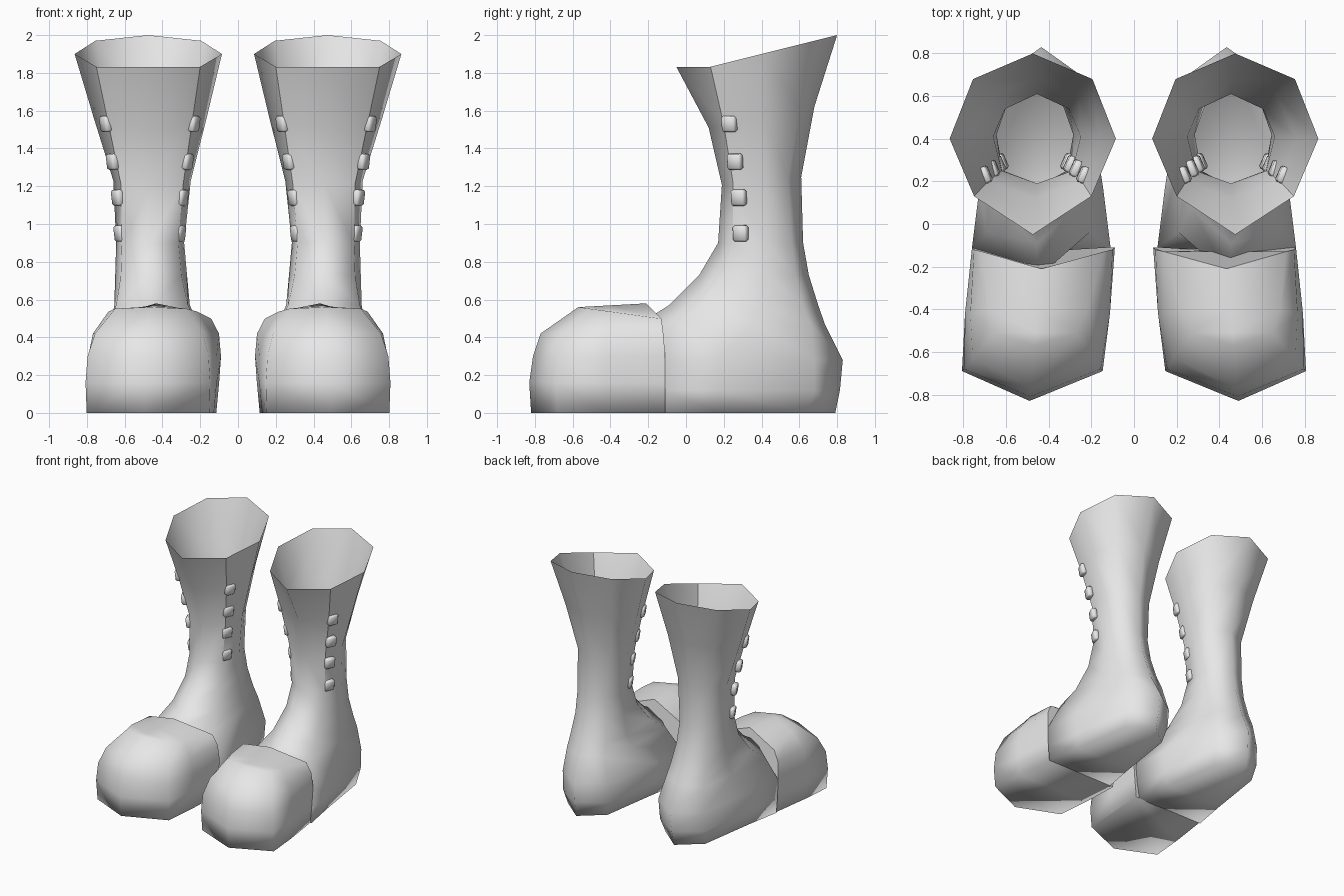
import bpy
import bmesh
from math import atan2
from mathutils import Matrix, Vector

default_cube = bpy.data.objects.get("Cube")
if default_cube:
    bpy.data.objects.remove(default_cube, do_unlink=True)

leather = bpy.data.materials.new("grey leather")
leather.use_nodes = True
grey = (0.8, 0.8, 0.8, 1)
leather.diffuse_color = grey
leather.node_tree.nodes["Principled BSDF"].inputs["Base Color"].default_value = grey


def ring_verts(bm, half, closed, z, slope, start, cx, shear=0):
    """Mirror half an outline of (width, y) pairs and lift it by a slope along y."""
    mirrored = [(-w, y) for w, y in half[-2::-1]]
    outline = half + (mirrored[:-1] if closed else mirrored)
    return [bm.verts.new((cx + shear * y + w, y, z + slope * max(0, y - start)))
            for w, y in outline]


def bridge(bm, rings, closed):
    """Join neighbouring rings with quads."""
    for a, b in zip(rings, rings[1:]):
        count = len(a)
        for i in range(count if closed else count - 1):
            j = (i + 1) % count
            bm.faces.new((a[i], a[j], b[j], b[i]))


def finish(bm, name):
    """Make a smooth object and mirror it for the other foot."""
    bmesh.ops.remove_doubles(bm, verts=bm.verts, dist=0.0005)
    bmesh.ops.recalc_face_normals(bm, faces=bm.faces)
    mesh = bpy.data.meshes.new(name)
    bm.to_mesh(mesh)
    bm.free()
    mesh.materials.append(leather)
    obj = bpy.data.objects.new(name, mesh)
    bpy.context.scene.collection.objects.link(obj)
    obj.modifiers.new("other_foot", "MIRROR").use_mirror_merge = False
    return obj


# Shaft, ankle and heel: z, slope, centre, front y, then width and y
# of the front corner, side and back corner, and finally back y
shaft_rings = [
    (1.83, .25, .475, -.05, .275, .13, .39, .40, .28, .68, .80),
    (1.51, .2, .465, .12, .22, .20, .30, .40, .21, .60, .68),
    (1.2, .1, .455, .19, .165, .25, .205, .41, .15, .54, .61),
    (.9, 0, .465, .17, .15, .25, .18, .42, .13, .56, .62),
    (.73, 0, .46, .07, .16, .20, .19, .42, .14, .58, .65),
    (.57, 0, .455, -.09, .19, .08, .2, .40, .16, .62, .70),
    (.47, 0, .45, -.25, .24, -.04, .22, .36, .17, .66, .735),
    (.28, 0, .435, -.13, .325, -.11, .29, .17, .21, .68, .83),
    (.12, 0, .44, -.13, .315, -.11, .27, .17, .2, .68, .815),
    (0, 0, .445, -.13, .3, -.11, .25, .17, .18, .64, .79),
]
bm = bmesh.new()
rings = []
for z, slope, cx, front, cw, cy, sw, sy, bw, by, back in shaft_rings:
    half = [(0, front), (cw, cy), (sw, sy), (bw, by), (0, back)]
    rings.append(ring_verts(bm, half, True, z, slope, .12, cx))
bridge(bm, rings, True)
bm.faces.new(rings[-1])
for face in bm.faces:
    face.smooth = True
# Crisp seams where the tongue meets the sides
for upper, lower in zip(rings[:3], rings[1:4]):
    for column in (1, -1):
        bm.edges.get((upper[column], lower[column])).smooth = False
finish(bm, "boot_shaft")

# Bulbous toe: z, slope, then width and y of the rear, side and
# front corner, and finally front y
toe_rings = [
    (0, 0, .31, -.11, .325, -.42, .325, -.68, -.82),
    (.16, 0, .325, -.11, .34, -.42, .33, -.69, -.83),
    (.3, 0, .335, -.11, .34, -.42, .32, -.68, -.81),
    (.42, 0, .325, -.12, .315, -.42, .285, -.63, -.77),
    (.56, -.14, .285, -.13, .235, -.40, .19, -.51, -.57),
    (.56, .055, 0, -.21, 0, -.40, 0, -.51, -.57),
]
bm = bmesh.new()
rings = []
for z, slope, rw, ry, sw, sy, cw, cy, front in toe_rings:
    half = [(rw, ry), (sw, sy), (cw, cy), (0, front)]
    rings.append(ring_verts(bm, half, False, z, slope, -.57, .415, -.09))
bridge(bm, rings, False)
bm.faces.new(rings[0])
for face in bm.faces:
    face.smooth = True
# Flat wall closing the back of the toe
rear = bm.faces.new([r[0] for r in rings] + [r[-1] for r in reversed(rings)])
for edge in rear.edges:
    edge.smooth = False
finish(bm, "toe_cap")

# Four small studs up each side of the tongue
bm = bmesh.new()
middle = .467
for z, out, y in [(1.53, .232, .23), (1.33, .197, .26),
                  (1.14, .17, .28), (.95, .157, .29)]:
    for side in (1, -1):
        normal = Vector((side * .9, -.4, -.1))
        turn = Matrix.Rotation(atan2(normal.y, normal.x), 4, "Z")
        tilt = Matrix.Rotation(.13, 4, "Y")
        size = Matrix.Diagonal((.045, .08, .085, 1))
        place = Matrix.Translation((middle + side * out, y, z))
        bmesh.ops.create_cube(bm, size=1, matrix=place @ turn @ tilt @ size)
bmesh.ops.bevel(bm, geom=bm.edges[:], offset=.01, segments=1, affect="EDGES")
for face in bm.faces:
    face.smooth = True
finish(bm, "side_studs")
